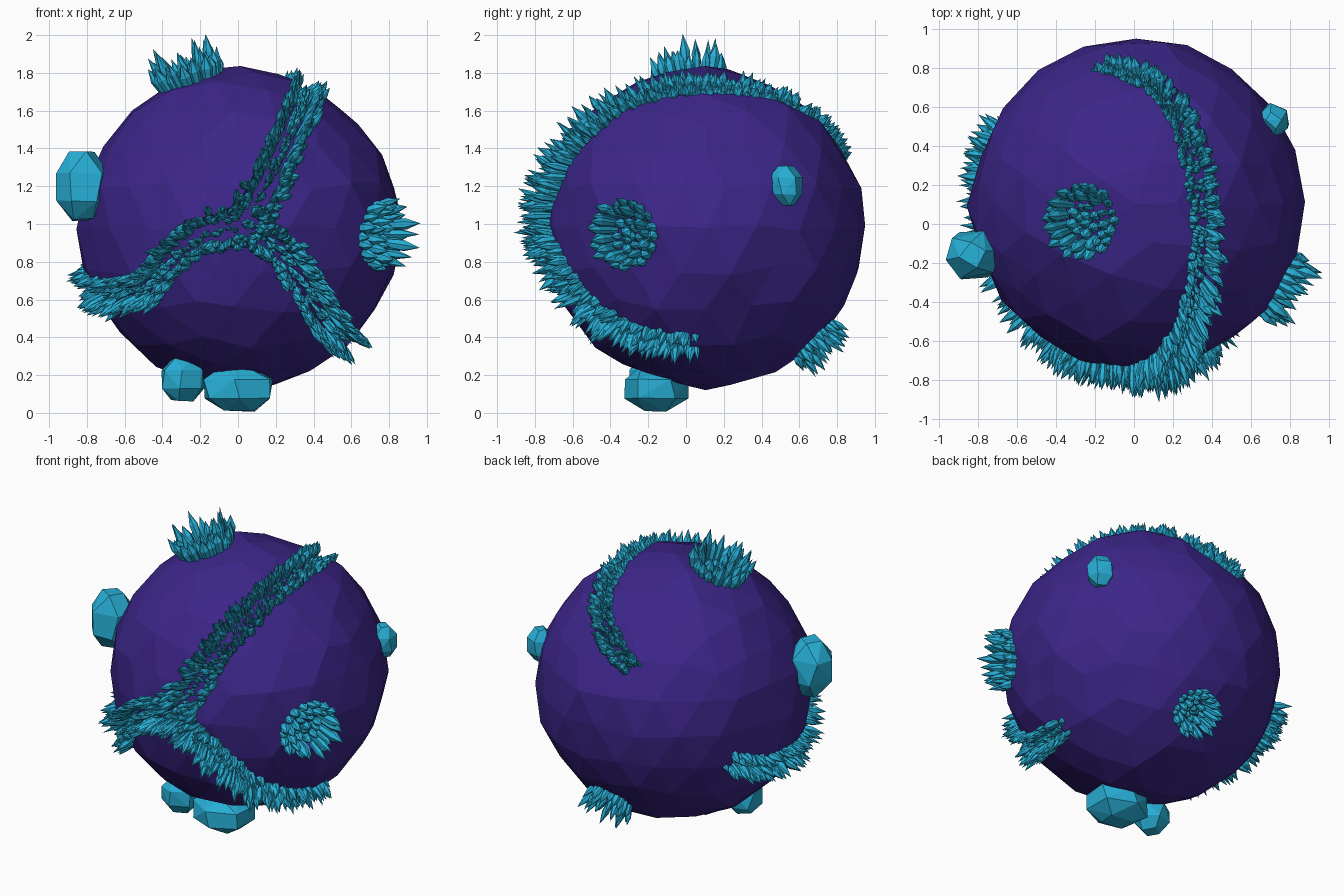
import bpy, bmesh, math, random
from mathutils import Vector, Matrix

if "Cube" in bpy.data.objects:
    bpy.data.objects.remove(bpy.data.objects["Cube"])

random.seed(7)
C = Vector((0.01, 0.10, 0.98))   # centre of the rock ball
R = 0.85


def material(name, rgb):
    m = bpy.data.materials.new(name)
    m.diffuse_color = (*rgb, 1)
    m.use_nodes = True
    m.node_tree.nodes["Principled BSDF"].inputs["Base Color"].default_value = m.diffuse_color
    return m


PURPLE = material("purple_rock", (0.045, 0.019, 0.25))
CYAN = material("cyan_crystal", (0.021, 0.43, 0.68))


def finish(bm, name, mat, hidden=False):
    bmesh.ops.recalc_face_normals(bm, faces=bm.faces)
    me = bpy.data.meshes.new(name)
    bm.to_mesh(me)
    bm.free()
    me.materials.append(mat)
    ob = bpy.data.objects.new(name, me)
    bpy.context.collection.objects.link(ob)
    if hidden:
        ob.hide_render = True
        ob.hide_viewport = True
    return ob


def smooth_path(pts, n=8):
    """Catmull-Rom path through the points, pushed onto the unit sphere."""
    p = [Vector(a) for a in pts]
    p = [2 * p[0] - p[1]] + p + [2 * p[-1] - p[-2]]
    out = []
    for i in range(1, len(p) - 2):
        a, b, c, d = p[i - 1:i + 3]
        for k in range(n):
            t = k / n
            out.append((b * 2 + (c - a) * t + (a * 2 - b * 5 + c * 4 - d) * t * t
                        + (b * 3 - a - c * 3 + d) * t ** 3).normalized())
    out.append(p[-2].normalized())
    return out


def frames(path):
    """Direction and sideways vector at each path point."""
    res = []
    for i, d in enumerate(path):
        t = path[min(i + 1, len(path) - 1)] - path[max(i - 1, 0)]
        res.append((d, t.cross(d).normalized(), t.normalized()))
    return res


def half_width(u):
    return 0.085 + 0.035 * max(0, 1 - u * 5) - 0.03 * max(0, (u - 0.6) / 0.4)


# three arms of the crack, as offsets from the ball centre
J = (0.04, -0.84, 0.02)
ARMS = [
    [J, (.17, -.78, .27), (.27, -.62, .50), (.35, -.30, .71), (.36, 0, .77),
     (.30, .30, .73), (.19, .53, .63), (0, .68, .50), (-.17, .72, .40)],
    [J, (-.21, -.81, -.05), (-.38, -.73, -.18), (-.51, -.59, -.33),
     (-.68, -.35, -.35), (-.77, -.05, -.32), (-.76, .22, -.28), (-.72, .40, -.22)],
    [J, (.19, -.81, -.10), (.32, -.73, -.26), (.44, -.55, -.46),
     (.54, -.30, -.58), (.59, -.08, -.61)],
]
ARMS = [frames(smooth_path(a)) for a in ARMS]

# round crystal nests: offset, radius, crystal length
NESTS = [((-.27, -.08, .80), .185, .25),
         ((.74, -.42, -.04), .185, .23),
         ((.08, .61, -.62), .145, .21)]


# rock ball with uneven facets
bm = bmesh.new()
bmesh.ops.create_icosphere(bm, subdivisions=3, radius=R)
for v in bm.verts:
    v.co = C + v.co * (1 + random.uniform(-.011, .011)) + Vector(
        [random.uniform(-.025, .025) for _ in range(3)]) * 0.6
ball = finish(bm, "rock_ball", PURPLE)


def cut(cutter):
    m = ball.modifiers.new(cutter.name, 'BOOLEAN')
    m.operation = 'DIFFERENCE'
    m.solver = 'EXACT'
    m.object = cutter


# trench cutters
for n, arm in enumerate(ARMS):
    bm = bmesh.new()
    rings = []
    for i, (d, s, t) in enumerate(arm):
        w = half_width(i / (len(arm) - 1)) + random.uniform(-.006, .006)
        rings.append([bm.verts.new(C + d * r + s * w * k) for r, k in
                      ((.76, -.75), (.76, .75), (.95, 1.15), (.95, -1.15))])
    for a, b in zip(rings, rings[1:]):
        for k in range(4):
            bm.faces.new((a[k], a[(k + 1) % 4], b[(k + 1) % 4], b[k]))
    bm.faces.new(rings[0])
    bm.faces.new(rings[-1])
    cut(finish(bm, f"trench_cutter_{n + 1}", PURPLE, True))

# nest pit cutters
for n, (o, r, length) in enumerate(NESTS):
    d = Vector(o).normalized()
    bm = bmesh.new()
    bmesh.ops.create_cone(bm, cap_ends=True, segments=14, radius1=r * .8, radius2=r * .98,
                          depth=.2, matrix=Matrix.Translation(C + d * .86)
                          @ d.to_track_quat('Z', 'Y').to_matrix().to_4x4())
    cut(finish(bm, f"pit_cutter_{n + 1}", PURPLE, True))


def crystal(bm, base, axis, length, r):
    """Six-sided crystal, widest at two thirds, with a pointed tip."""
    q = axis.to_track_quat('Z', 'Y').to_matrix()
    a0 = random.random() * 6
    rings = []
    for h, k in ((0, .6), (random.uniform(.58, .72), 1)):
        rings.append([bm.verts.new(base + q @ Vector((
            r * k * math.cos(a0 + i * math.pi / 3), r * k * math.sin(a0 + i * math.pi / 3),
            h * length))) for i in range(6)])
    tip = bm.verts.new(base + q @ Vector((0, 0, length)))
    bm.faces.new(rings[0])
    for i in range(6):
        j = (i + 1) % 6
        bm.faces.new((rings[0][i], rings[0][j], rings[1][j], rings[1][i]))
        bm.faces.new((rings[1][i], rings[1][j], tip))


# crystals lining both walls of each trench arm, small ones on the floor
for n, arm in enumerate(ARMS):
    bm = bmesh.new()
    for i, (d, s, t) in enumerate(arm):
        u = i / (len(arm) - 1)
        w = half_width(u)
        front = max(0, -d.y)
        size = .12 + .10 * front if n == 0 else .20 - .03 * u
        for k in (-1, -1, -1, 0, 0, 1, 1, 1):
            if u < .1 and k == 0 and random.random() < .4:
                continue
            side = k * random.uniform(.5, .78) + random.uniform(-.2, .2) * (k == 0)
            base = C + d * .755 + s * w * side + t * random.uniform(-.03, .03)
            axis = (d + s * (side * .22 + random.uniform(-.12, .12))
                    + t * random.uniform(-.3, .3)).normalized()
            length = size * random.uniform(.7, 1.2) * (1 if k else .55)
            crystal(bm, base, axis, length, random.uniform(.015, .026) * (1 if k else .75))
    finish(bm, f"crack_crystals_{n + 1}", CYAN)

# crystal nests
for n, (o, r, length) in enumerate(NESTS):
    d = Vector(o).normalized()
    q = d.to_track_quat('Z', 'Y').to_matrix()
    bm = bmesh.new()
    for ring, count, scale in ((.88, 20, .8), (.68, 15, 1.0), (.38, 8, .6), (.1, 3, .5)):
        for i in range(count):
            a = 2 * math.pi * (i + random.uniform(-.3, .3)) / count
            out = q @ Vector((math.cos(a), math.sin(a), 0))
            axis = (d + out * (ring * .32 + random.uniform(-.08, .08))).normalized()
            crystal(bm, C + d * .765 + out * r * ring * .85, axis,
                    length * scale * random.uniform(.72, 1.12),
                    r * random.uniform(.12, .18))
    finish(bm, f"crystal_nest_{n + 1}", CYAN)

# chunky boulders stuck to the ball: centre, half sizes
BOULDERS = [("left", (-.825, -.16, 1.20), (.14, .135, .185)),
            ("bottom_large", (.005, -.155, .13), (.20, .17, .125)),
            ("bottom_small", (-.295, -.19, .18), (.12, .11, .12)),
            ("right", (.715, .53, 1.205), (.08, .09, .11))]
for name, c, size in BOULDERS:
    bm = bmesh.new()
    for z, k, count in ((-1, .5, 4), (-.45, 1, 6), (.4, 1, 6), (1, .5, 4)):
        a0 = random.random() * 6
        for i in range(count):
            a = a0 + 2 * math.pi * (i + random.uniform(-.15, .15)) / count
            p = (k * math.cos(a), k * math.sin(a), z * random.uniform(.9, 1))
            bm.verts.new(Vector(c) + Vector([p[j] * size[j] for j in range(3)]))
    res = bmesh.ops.convex_hull(bm, input=bm.verts[:])
    bmesh.ops.dissolve_limit(bm, angle_limit=.15, verts=bm.verts[:], edges=bm.edges[:])
    finish(bm, f"{name}_boulder", CYAN)
